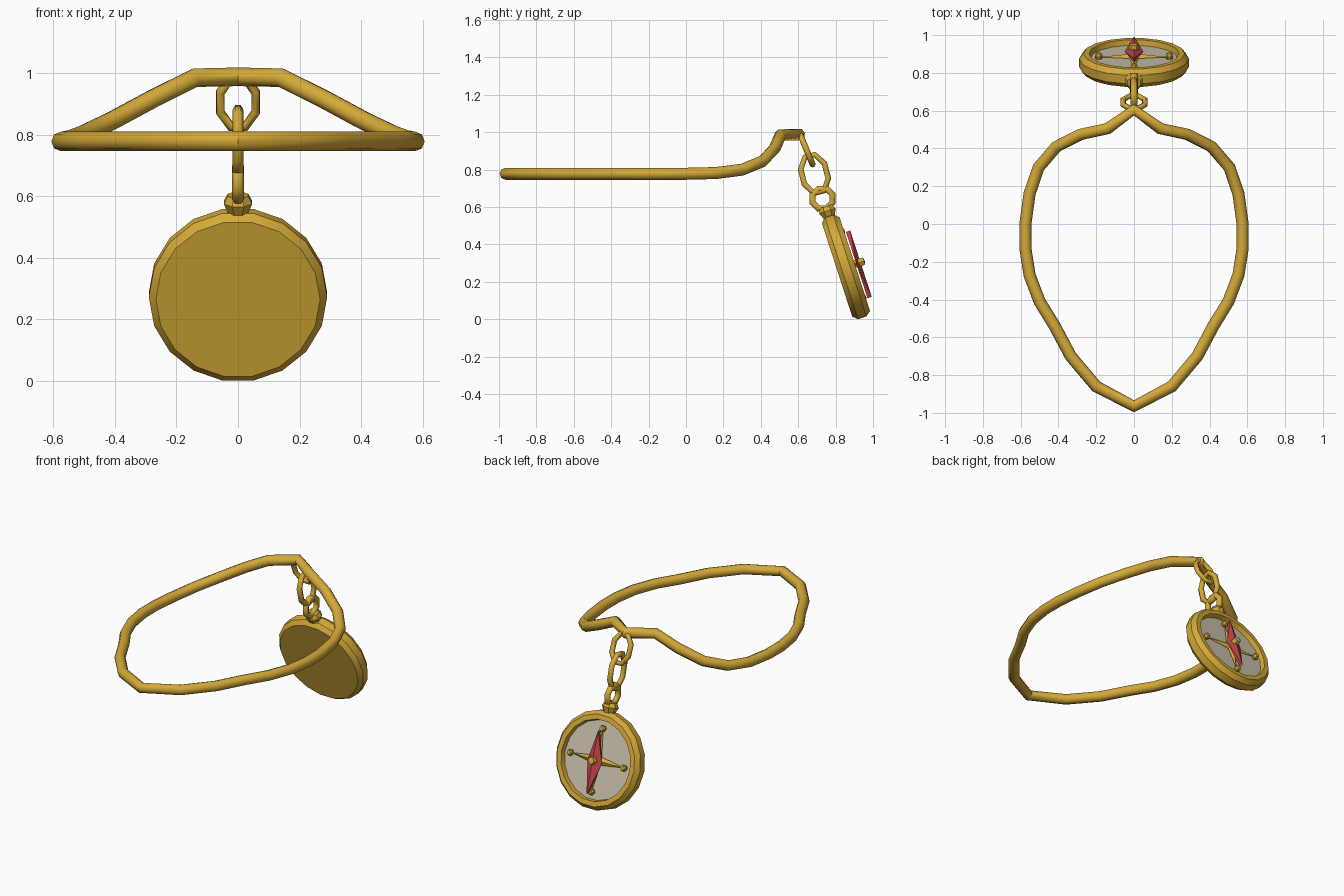
import bpy, bmesh, math
from mathutils import Matrix, Vector

cube = bpy.data.objects.get("Cube")
if cube:
    bpy.data.objects.remove(cube)


def material(name, rgb):
    m = bpy.data.materials.new(name)
    m.use_nodes = True
    m.diffuse_color = (*rgb, 1)
    m.node_tree.nodes["Principled BSDF"].inputs["Base Color"].default_value = (*rgb, 1)
    return m


GOLD = material("gold", (0.66, 0.40, 0.04))
RED = material("red", (0.54, 0.055, 0.065))
CREAM = material("cream", (0.60, 0.54, 0.42))

# Pendant frame: local y runs up the dial, local z points out of its face
TILT = math.radians(18)
UP = Vector((0, -math.sin(TILT), math.cos(TILT)))
OUT = Vector((0, math.cos(TILT), math.sin(TILT)))
FRAME = Matrix.Translation((0, 0.855, 0.28)) @ Matrix((Vector((-1, 0, 0)), UP, OUT)).transposed().to_4x4()


def finish(ob, mat, smooth):
    ob.data.materials.append(mat)
    bpy.ops.object.select_all(action="DESELECT")
    ob.select_set(True)
    bpy.context.view_layer.objects.active = ob
    if ob.type == "CURVE":
        bpy.ops.object.convert(target="MESH")
        ob = bpy.context.object
    if smooth:
        bpy.ops.object.shade_smooth_by_angle(angle=math.radians(smooth))
    else:
        ob.data.shade_flat()
    return ob


def mesh_object(name, bm, mat, matrix, smooth=0):
    bmesh.ops.recalc_face_normals(bm, faces=bm.faces)
    bm.transform(matrix)
    me = bpy.data.meshes.new(name)
    bm.to_mesh(me)
    bm.free()
    ob = bpy.data.objects.new(name, me)
    bpy.context.collection.objects.link(ob)
    return finish(ob, mat, smooth)


def tube(name, points, radius, resolution, smooth):
    cu = bpy.data.curves.new(name, "CURVE")
    cu.dimensions = "3D"
    cu.bevel_depth = radius
    cu.bevel_resolution = resolution
    sp = cu.splines.new("POLY")
    sp.points.add(len(points) - 1)
    for p, co in zip(sp.points, points):
        p.co = (*co, 1)
    sp.use_cyclic_u = True
    ob = bpy.data.objects.new(name, cu)
    bpy.context.collection.objects.link(ob)
    return finish(ob, GOLD, smooth)


def lathe(name, profile, sides, mat, matrix, smooth=0):
    bm = bmesh.new()
    rings = []
    for r, z in profile:
        if r == 0:
            rings.append([bm.verts.new((0, 0, z))] * sides)
            continue
        angles = [math.tau * (i + 0.5) / sides + math.pi / 2 for i in range(sides)]
        rings.append([bm.verts.new((r * math.cos(a), r * math.sin(a), z)) for a in angles])
    for a, b in zip(rings, rings[1:]):
        for i in range(sides):
            j = (i + 1) % sides
            bm.faces.new(dict.fromkeys((a[i], a[j], b[j], b[i])))
    return mesh_object(name, bm, mat, matrix, smooth)


def link(name, centre, side, axis, half_width, half_length, radius):
    c, s, ax = Vector(centre), Vector(side), Vector(axis).normalized()
    pts = []
    for i in range(8):
        a = math.tau * (i + 0.5) / 8
        pts.append(c + s * half_width * math.cos(a) + ax * half_length * math.sin(a))
    tube(name, pts, radius, 1, 0)


# Neck band: half path mirrored across x
half = [(0.20, -0.86, 0.778), (0.335, -0.70, 0.778), (0.42, -0.54, 0.778),
        (0.50, -0.41, 0.778), (0.553, -0.27, 0.778), (0.575, -0.13, 0.778),
        (0.575, 0.0, 0.778), (0.553, 0.16, 0.782), (0.505, 0.30, 0.80),
        (0.41, 0.41, 0.845), (0.28, 0.475, 0.915), (0.14, 0.505, 0.985)]
band = [(0, -0.965, 0.778)] + half + [(0, 0.605, 0.988)]
band += [(-x, y, z) for x, y, z in reversed(half)]
tube("neck_band", band, 0.032, 2, 50)

# Chain links
link("upper_link", (0, 0.645, 0.905), (1, 0, 0), (0, 0.38, -0.92), 0.062, 0.092, 0.016)
axis = Vector((0, 0.25, -0.97))
link("middle_link", (0, 0.687, 0.777), axis.cross(Vector((1, 0, 0))).normalized(), axis, 0.071, 0.108, 0.018)
link("lower_ring", (0, 0.73, 0.645), (0, 1, 0), (0, 0, 1), 0.057, 0.057, 0.020)

# Bead joining the ring to the case
bead = Matrix.Translation((0, 0.757, 0.575)) @ Matrix.Rotation(TILT, 4, "X")
lathe("hanger_bead", [(0, -0.03), (0.034, -0.03), (0.05, 0.005), (0.036, 0.03), (0, 0.03)], 8, GOLD, bead)

# Compass case and dial
lathe("compass_case", [(0, -0.05), (0.267, -0.05), (0.29, -0.025), (0.29, 0.022), (0.268, 0.05),
                       (0.238, 0.05), (0.232, 0.018)], 18, GOLD, FRAME, 30)
lathe("dial", [(0.234, 0.02), (0, 0.02)], 18, CREAM, FRAME)

# Four-pointed star with a raised centre
bm = bmesh.new()
outline = []
for i in range(8):
    a = math.tau * i / 8
    r = 0.035 if i % 2 else 0.185
    outline.append(bm.verts.new((r * math.cos(a), r * math.sin(a), 0.03)))
peak = bm.verts.new((0, 0, 0.05))
for i in range(8):
    bm.faces.new((outline[i], outline[(i + 1) % 8], peak))
bm.faces.new(outline)
mesh_object("dial_star", bm, GOLD, FRAME)

# Studs at the star tips
for i, name in enumerate(("right", "top", "left", "bottom")):
    a = i * math.pi / 2
    place = FRAME @ Matrix.Translation((0.187 * math.cos(a), 0.187 * math.sin(a), 0.036))
    lathe("stud_" + name, [(0, -0.018), (0.016, -0.016), (0.021, 0), (0.014, 0.016), (0, 0.018)], 6, GOLD, place)

# Ridged needle
bm = bmesh.new()
base = [bm.verts.new((x, y, 0.058)) for x, y in ((0.05, -0.01), (0, 0.178), (-0.05, -0.01), (0, -0.195))]
ridge = [bm.verts.new((0, y, 0.082)) for y in (0.178, -0.195)]
bm.faces.new(base)
for side in (base[0], base[2]):
    bm.faces.new((side, base[1], ridge[0]))
    bm.faces.new((side, ridge[0], ridge[1]))
    bm.faces.new((side, ridge[1], base[3]))
mesh_object("needle", bm, RED, FRAME)

# Centre pin
lathe("centre_pin", [(0, 0.02), (0.02, 0.02), (0.027, 0.08), (0.022, 0.102), (0, 0.106)], 6, GOLD, FRAME)
